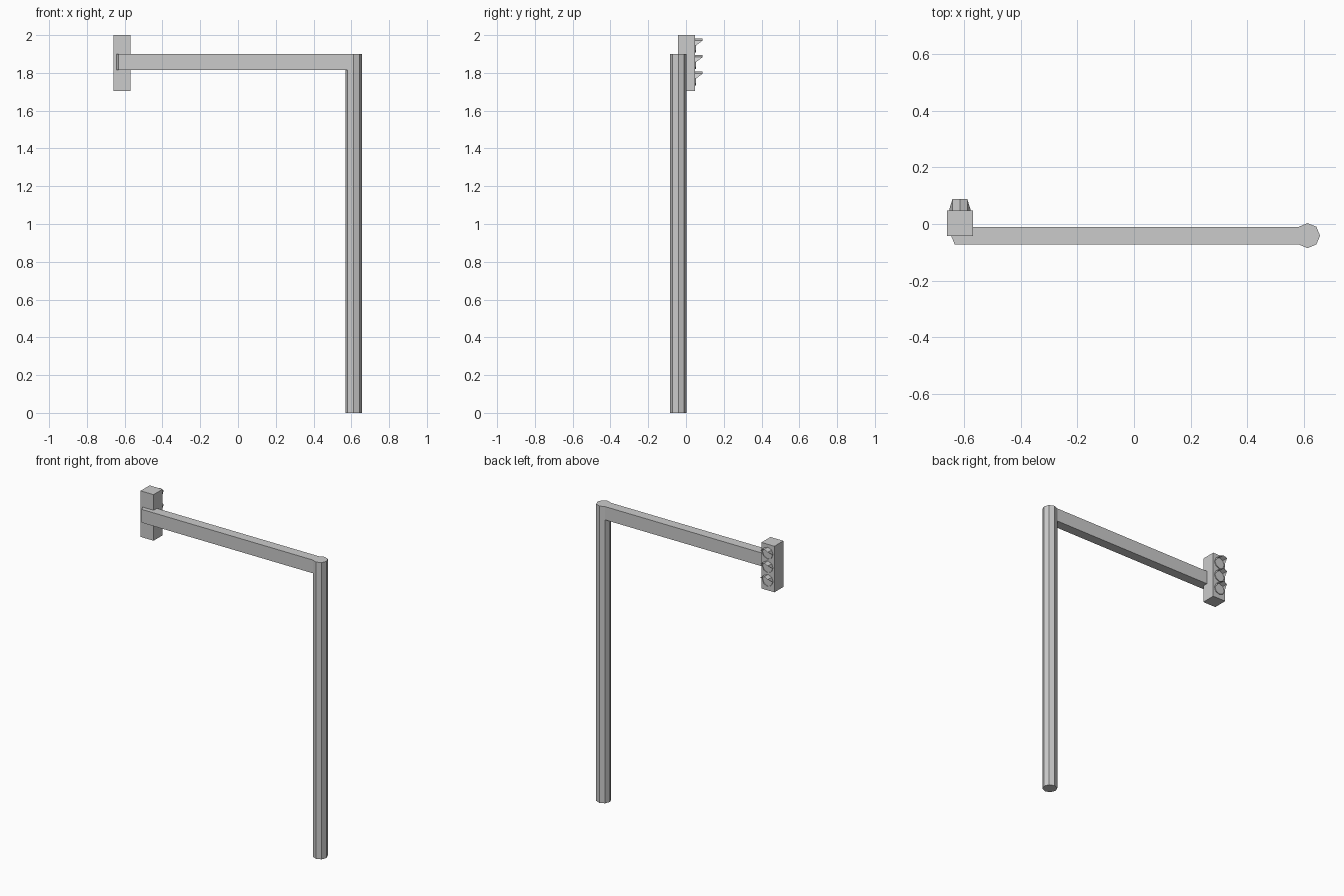
import bpy
from math import cos, sin, pi

if "Cube" in bpy.data.objects:
    bpy.data.objects.remove(bpy.data.objects["Cube"])

PX, PY, R = 0.612, -0.041, 0.044      # pole axis and radius
ARM_END = -0.601                      # centre of the octagonal arm tip
HEAD_X = -0.614


def make(name, verts, faces):
    mesh = bpy.data.meshes.new(name)
    mesh.from_pydata(verts, [], faces)
    mesh.update()
    obj = bpy.data.objects.new(name, mesh)
    bpy.context.collection.objects.link(obj)
    return obj


def prism(name, outline, z0, z1):
    """Extrude a counter-clockwise xy outline from z0 to z1."""
    n = len(outline)
    verts = [(x, y, z) for z in (z0, z1) for x, y in outline]
    sides = [(i, (i + 1) % n, n + (i + 1) % n, n + i) for i in range(n)]
    return make(name, verts, sides + [tuple(range(n))[::-1], tuple(range(n, 2 * n))])


def oct_pt(cx, cy, i, r=R):
    return (cx + r * cos(i * pi / 4), cy + r * sin(i * pi / 4))


# Octagonal upright
prism("pole", [oct_pt(PX, PY, i) for i in range(8)], 0, 1.9)

# Arm: two pole facets carried sideways to a pointed end
prism("arm", [oct_pt(ARM_END, PY, i) for i in (3, 4, 5)]
      + [oct_pt(PX, PY, i) for i in (5, 4, 3)], 1.815, 1.9)

# Signal housing
x0, x1, y0, y1 = HEAD_X - 0.046, HEAD_X + 0.046, -0.043, 0.048
prism("signal_housing", [(x0, y0), (x1, y0), (x1, y1), (x0, y1)], 1.705, 2.0)

# Three lamps: flat lens and a thin octagonal visor, deep over the top half
for k, z in enumerate((1.945, 1.857, 1.770), 1):
    ring = [oct_pt(HEAD_X, z, i, 0.037) for i in range(8)]
    depth = [0.088 if i in (1, 2, 3) else 0.053 for i in range(8)]
    verts = [(x, y1, zz) for x, zz in ring]
    verts += [(x, d, zz) for (x, zz), d in zip(ring, depth)]
    make(f"visor_{k}", verts,
         [(i, 8 + i, 8 + (i + 1) % 8, (i + 1) % 8) for i in range(8)])
    make(f"lens_{k}", [(x, y1 + 0.001, zz) for x, zz in ring],
         [tuple(range(8))[::-1]])
